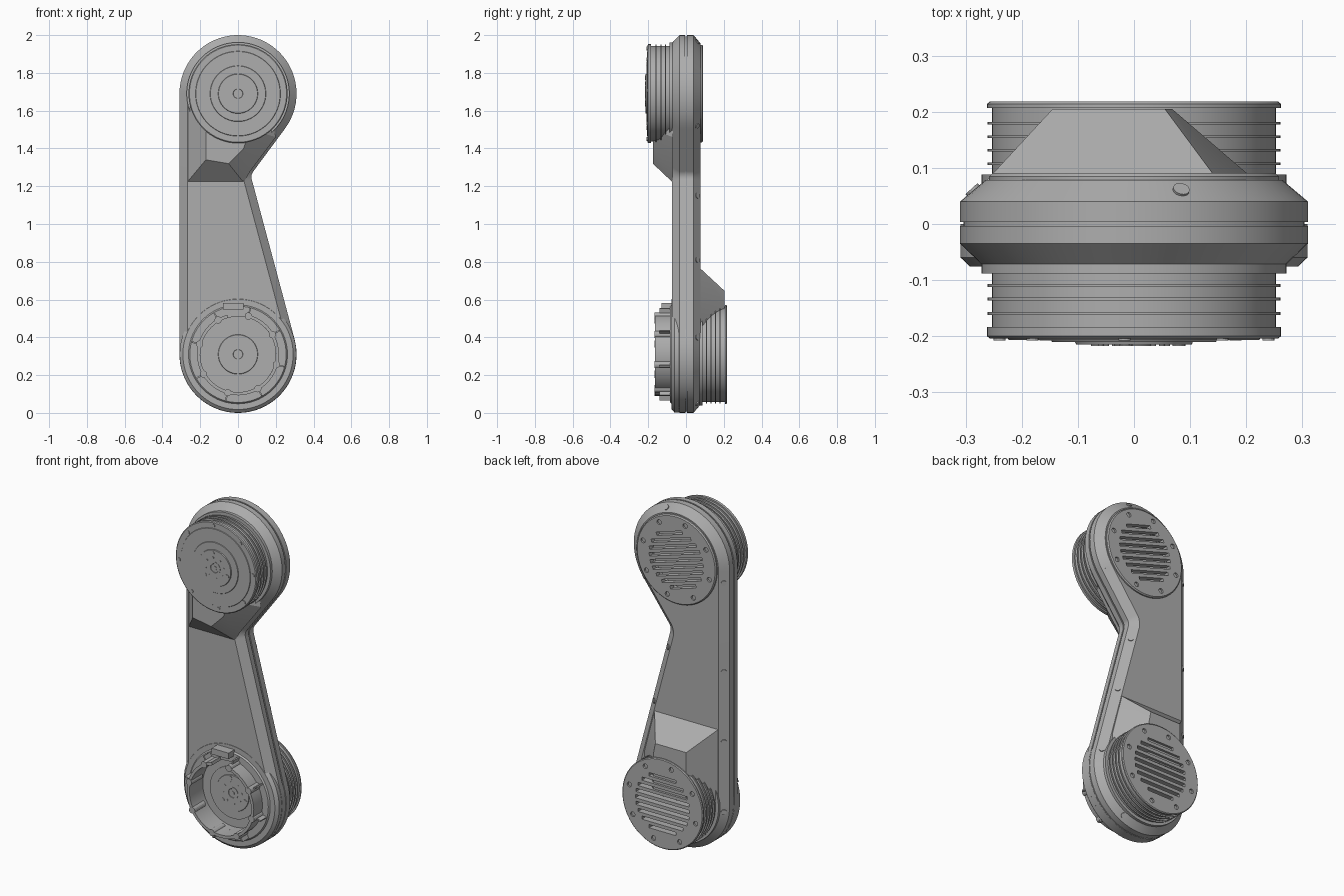
import bpy, bmesh, math
from math import cos, sin, radians
from mathutils import Matrix, Vector

cube = bpy.data.objects.get("Cube")
if cube:
    bpy.data.objects.remove(cube, do_unlink=True)

grey = bpy.data.materials.new("machined_grey")
grey.use_nodes = True
grey.diffuse_color = (0.42, 0.42, 0.42, 1)
grey.node_tree.nodes["Principled BSDF"].inputs["Base Color"].default_value = grey.diffuse_color

R, LOW, HIGH = 0.31, 0.31, 1.69   # joint radius and joint heights


def finish(name, bm, smooth=True):
    bmesh.ops.remove_doubles(bm, verts=bm.verts, dist=1e-5)
    bmesh.ops.recalc_face_normals(bm, faces=bm.faces)
    me = bpy.data.meshes.new(name)
    bm.to_mesh(me)
    bm.free()
    me.materials.append(grey)
    ob = bpy.data.objects.new(name, me)
    bpy.context.collection.objects.link(ob)
    if smooth:
        shade(ob)
    return ob


def select(ob):
    bpy.ops.object.select_all(action='DESELECT')
    ob.select_set(True)
    bpy.context.view_layer.objects.active = ob


def shade(ob):
    select(ob)
    bpy.ops.object.shade_smooth_by_angle(angle=radians(25))


def cut(ob, cutter):
    select(ob)
    mod = ob.modifiers.new("cut", 'BOOLEAN')
    mod.operation, mod.solver, mod.object = 'DIFFERENCE', 'EXACT', cutter
    bpy.ops.object.modifier_apply(modifier=mod.name)
    shade(ob)


def skin(name, loops, caps=True):
    """Join equal-length closed loops of points and cap both ends."""
    bm = bmesh.new()
    rings = [[bm.verts.new(p) for p in loop] for loop in loops]
    n = len(rings[0])
    for a, b in zip(rings, rings[1:]):
        for i in range(n):
            bm.faces.new((a[i], a[(i + 1) % n], b[(i + 1) % n], b[i]))
    if caps:
        bm.faces.new(rings[0])
        bm.faces.new(rings[-1])
    return finish(name, bm)


def lathe(name, z, profile, n=72):
    """Turn (radius, y) points about a joint axis."""
    return skin(name, [[(r * cos(math.tau * i / n), y, z + r * sin(math.tau * i / n))
                        for i in range(n)] for r, y in profile])


def arc_wall(name, z, r0, r1, y0, y1, a0, a1, n=48):
    angles = [radians(a0 + (a1 - a0) * i / n) for i in range(n + 1)]
    return skin(name, [[(r * cos(a), y, z + r * sin(a))
                        for r, y in ((r0, y0), (r1, y0), (r1, y1), (r0, y1))] for a in angles])


def rod(bm, at, axis, r, length, sides=14):
    m = Matrix.Translation(at) @ Vector(axis).to_track_quat('Z', 'Y').to_matrix().to_4x4()
    bmesh.ops.create_cone(bm, cap_ends=True, segments=sides, radius1=r, radius2=r,
                          depth=length, matrix=m)


def box(bm, at, size, turn=0):
    m = Matrix.Translation(at) @ Matrix.Rotation(turn, 4, 'Y') @ Matrix.Diagonal((*size, 1))
    bmesh.ops.create_cube(bm, size=1, matrix=m)


def circle(z, r, count, start):
    for i in range(count):
        a = radians(start) + math.tau * i / count
        yield r * cos(a), z + r * sin(a), a


# Link outline: two joint circles, straight left edge and a pinched right edge
N_LOW, N_HIGH, WAIST = radians(15), radians(-36.5), 0.05


def outline(d, y):
    k1 = LOW * sin(N_LOW) + R + WAIST
    k2 = HIGH * sin(N_HIGH) + R + WAIST
    det = sin(N_HIGH - N_LOW)
    wx = (k1 * sin(N_HIGH) - k2 * sin(N_LOW)) / det
    wz = (k2 * cos(N_LOW) - k1 * cos(N_HIGH)) / det
    pts = []
    for cx, cz, r, a0, a1, n in (
            (0, HIGH, R - d, N_HIGH, math.pi, 40),
            (0, LOW, R - d, math.pi, math.tau + N_LOW, 40),
            (wx, wz, WAIST + d, math.pi + N_LOW, math.pi + N_HIGH, 10)):
        for i in range(n + 1):
            a = a0 + (a1 - a0) * i / n
            pts.append((cx + r * cos(a), y, cz + r * sin(a)))
    return pts


body = skin("link_body", [outline(d, y) for d, y in (
    (0.042, -0.075), (0, -0.035), (0, -0.004), (0.006, -0.004),
    (0.006, 0.004), (0, 0.004), (0, 0.04), (0.045, 0.078))])
collar = lathe("lower_front_collar", LOW, [(0.309, 0), (0.309, -0.06), (0.292, -0.076),
                                           (0.262, -0.076), (0.255, -0.084), (0.2, -0.084)])

# Pockets: the open lower socket and the vent cavity
pockets = [lathe("socket_cutter", LOW, [(0.2, -0.3), (0.2, -0.04)]),
           lathe("vent_cutter", HIGH, [(0.19, 0.03), (0.19, 0.3)])]
cut(body, pockets[0])
cut(body, pockets[1])
cut(collar, pockets[0])


# Fairings that blend the link into the two drums
def fairing(name, y0, base, y1, top):
    return skin(name, [[(x, y0, z) for x, z in base], [(x, y1, z) for x, z in top]])


fairing("upper_front_fairing", -0.07,
        [(-0.27, 1.22), (0.03, 1.22), (0.065, 1.28), (0.2, 1.46), (0.15, 1.69), (-0.27, 1.69)], -0.176,
        [(-0.17, 1.34), (-0.05, 1.32), (0.03, 1.40), (0.06, 1.5), (0.06, 1.69), (-0.17, 1.69)])
fairing("lower_back_fairing", 0.07,
        [(-0.27, 0.77), (0.155, 0.77), (0.225, 0.5), (0.2, 0.35), (-0.27, 0.35)], 0.205,
        [(-0.145, 0.645), (0.055, 0.645), (0.068, 0.58), (0.068, 0.35), (-0.145, 0.35)])


# Finned drums
def drum(name, z, side, ribs, lip, end, face):
    prof = [(0.272, 0.06), (0.272, 0.088), (0.253, 0.088)]
    for y in ribs:
        prof += [(0.253, y), (0.261, y), (0.261, y + 0.005), (0.253, y + 0.005)]
    prof += [(0.253, lip), (0.262, lip), (0.262, end - 0.004), (0.257, end)] + face
    return lathe(name, z, [(r, y * side) for r, y in prof])


drum("upper_front_drum", HIGH, -1, (0.107, 0.131, 0.157), 0.184, 0.204,
     [(0.225, 0.204), (0.223, 0.207), (0.148, 0.207), (0.146, 0.21),
      (0.105, 0.21), (0.103, 0.215), (0.04, 0.215)])
back_drum = drum("lower_back_drum", LOW, 1, (0.105, 0.129, 0.153, 0.177), 0.207, 0.218, [])
back_cap = lathe("upper_back_cap", HIGH, [(0.258, 0.06), (0.258, 0.085), (0.252, 0.091)])


# Vent slots and bolt holes in both back covers
def vent(cover, z, y, tilt):
    bm = bmesh.new()
    for i in range(-4, 5):
        h = i * 0.038
        box(bm, (h * sin(tilt), y, z + h * cos(tilt)),
            (2 * math.sqrt(0.175 ** 2 - h * h), 0.07, 0.019), tilt)
    for x, pz, a in circle(z, 0.222, 8, 15):
        rod(bm, (x, y, pz), (0, 1, 0), 0.014, 0.02)
    cutter = finish("vent_slot_cutter", bm, False)
    cut(cover, cutter)
    pockets.append(cutter)


vent(back_drum, LOW, 0.218, 0)
vent(back_cap, HIGH, 0.091, radians(17))
for ob in pockets:
    bpy.data.objects.remove(ob, do_unlink=True)

# Lower socket: walled ring, bosses with gussets, cable tab
arc_wall("socket_wall", LOW, 0.2, 0.217, -0.05, -0.164, 105, 438)
bm = bmesh.new()
for x, z, a in circle(LOW, 0.21, 8, 30):
    rod(bm, (x, -0.115, z), (0, 1, 0), 0.019, 0.102)
    box(bm, (x + 0.022 * cos(a), -0.105, z + 0.022 * sin(a)), (0.04, 0.07, 0.008), -a)
finish("socket_bosses", bm)
bm = bmesh.new()
box(bm, (-0.025, -0.1, 0.565), (0.11, 0.06, 0.035))
finish("cable_tab", bm)

# Output hubs with small bolts
lathe("socket_hub_plate", LOW, [(0.15, -0.03), (0.15, -0.046), (0.105, -0.046),
                                (0.103, -0.05), (0.05, -0.05)])
for label, z, y in (("upper", HIGH, -0.215), ("lower", LOW, -0.05)):
    lathe(label + "_hub", z, [(0.036, y + 0.01), (0.036, y - 0.002), (0.026, y - 0.002),
                              (0.024, y + 0.001), (0.012, y + 0.001), (0.012, y - 0.002)], 32)
    bm = bmesh.new()
    for x, pz, a in circle(z, 0.085, 3, 100):
        rod(bm, (x, y, pz), (0, 1, 0), 0.012, 0.004)
    for x, pz, a in circle(z, 0.06, 8, 10):
        rod(bm, (x, y, pz), (0, 1, 0), 0.005, 0.004)
    finish(label + "_hub_bolts", bm)

# Rim bolts of the front drum
bm = bmesh.new()
for x, z, a in circle(HIGH, 0.24, 8, 4):
    rod(bm, (x, -0.204, z), (0, 1, 0), 0.011, 0.008)
finish("front_drum_bolts", bm)

# Screws along the rear bevel of the link
bm = bmesh.new()
spots = [(-0.287, z, math.pi) for z in (1.62, 1.1, 0.69, 0.28)]
for z, angle in ((HIGH, radians(73)), (HIGH, N_HIGH), (LOW, radians(18)), (LOW, radians(-65))):
    spots.append((0.287 * cos(angle), z + 0.287 * sin(angle), angle))
for z in (1.15, 0.81):
    spots.append(((0.287 - (z - LOW) * sin(N_LOW)) / cos(N_LOW), z, N_LOW))
for x, z, a in spots:
    rod(bm, (x, 0.06, z), (cos(a), 1.1, sin(a)), 0.015, 0.008)
finish("bevel_screws", bm)
